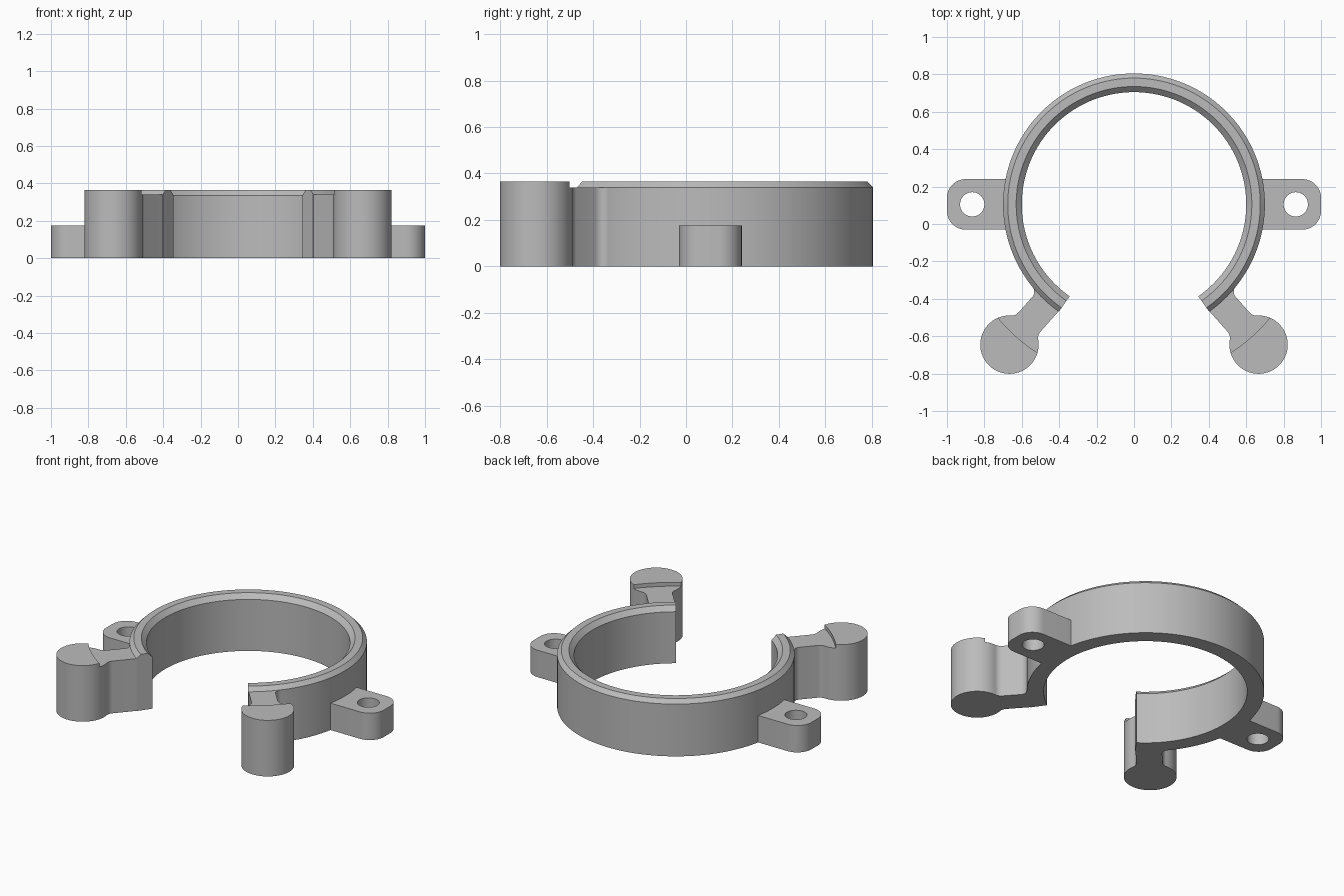
import bpy
import bmesh
from math import sin, cos, pi, radians, sqrt, asin, atan2
from mathutils import Vector

cube = bpy.data.objects.get("Cube")
if cube:
    bpy.data.objects.remove(cube, do_unlink=True)

CENTRE = Vector((0, 0.105))        # ring axis
R_IN, R_OUT = 0.60, 0.70
TOP, SHOULDER = 0.365, 0.34
GAP = radians(35)                  # half opening, measured from the front

grey = bpy.data.materials.new("plain_grey")
grey.use_nodes = True
colour = (0.5, 0.5, 0.5, 1)
grey.diffuse_color = colour
grey.node_tree.nodes["Principled BSDF"].inputs["Base Color"].default_value = colour


def finish(bm, name):
    bmesh.ops.recalc_face_normals(bm, faces=bm.faces)
    mesh = bpy.data.meshes.new(name)
    bm.to_mesh(mesh)
    bm.free()
    mesh.materials.append(grey)
    ob = bpy.data.objects.new(name, mesh)
    bpy.context.collection.objects.link(ob)
    return ob


def prism(name, outline, z0, z1):
    bm = bmesh.new()
    face = bm.faces.new([bm.verts.new((x, y, z0)) for x, y in outline])
    ext = bmesh.ops.extrude_face_region(bm, geom=[face])
    moved = [v for v in ext["geom"] if isinstance(v, bmesh.types.BMVert)]
    bmesh.ops.translate(bm, verts=moved, vec=(0, 0, z1 - z0))
    return finish(bm, name)


def arc(c, r, a0, a1, n):
    return [Vector((c[0] + r * cos(a0 + (a1 - a0) * i / n),
                    c[1] + r * sin(a0 + (a1 - a0) * i / n))) for i in range(n + 1)]


def activate(ob):
    bpy.ops.object.select_all(action='DESELECT')
    ob.select_set(True)
    bpy.context.view_layer.objects.active = ob


def cut(ob, cutter):
    mod = ob.modifiers.new("cut", 'BOOLEAN')
    mod.operation, mod.solver, mod.object = 'DIFFERENCE', 'EXACT', cutter
    activate(ob)
    bpy.ops.object.modifier_apply(modifier=mod.name)
    bpy.data.objects.remove(cutter, do_unlink=True)


def smooth(ob):
    activate(ob)
    bpy.ops.object.shade_smooth_by_angle(angle=radians(25))


# Open ring: chamfered wall section swept round the axis
section = [(R_IN, 0), (R_OUT, 0), (R_OUT, SHOULDER), (0.675, TOP),
           (0.63, TOP), (R_IN, 0.335)]
bm = bmesh.new()
steps = 112
rows = []
for i in range(steps + 1):
    a = -pi / 2 + GAP + (2 * pi - 2 * GAP) * i / steps
    rows.append([bm.verts.new((r * cos(a), CENTRE.y + r * sin(a), z)) for r, z in section])
for p, q in zip(rows, rows[1:]):
    for k in range(len(section)):
        m = (k + 1) % len(section)
        bm.faces.new((p[k], p[m], q[m], q[k]))
bm.faces.new(rows[0])
bm.faces.new(rows[-1])
smooth(finish(bm, "clamp_ring"))

# Arm outline in its own frame: u runs outward from the ring axis, v across
BOSS = Vector((0.666, -0.645))
BOSS_R, HALF, F1, F2 = 0.156, 0.078, 0.05, 0.04
axis = BOSS - CENTRE
dist = axis.length
axis.normalize()
across = Vector((-axis.y, axis.x))

f_u = dist - sqrt((BOSS_R + F1) ** 2 - (HALF + F1) ** 2)   # boss fillet centre
f_v = HALF + F1
meet = atan2(f_v, f_u - dist)                              # tangent angle on the boss
root_u = sqrt((R_OUT + F2) ** 2 - (HALF + F2) ** 2)        # ring fillet centre
root_v = HALF + F2
root_a = atan2(root_v, root_u)

boss = arc((dist, 0), BOSS_R, -meet, meet, 48)
outer_fillet = arc((f_u, f_v), F1, meet - pi, -pi / 2, 8)
root_fillet = arc((root_u, root_v), F2, -pi / 2, root_a - pi, 8)
inner_fillet = [Vector((p.x, -p.y)) for p in reversed(outer_fillet)]
seat = R_OUT - 0.015
ring_side = arc((0, 0), seat, root_a, -asin(HALF / seat), 8)
arm_outline = boss + outer_fillet[1:] + root_fillet + ring_side + inner_fillet[:-1]

# Mounting ear outline
EAR_Y, EAR_H, CORNER = CENTRE.y, 0.135, 0.1
ear_outline = ([Vector((0.64, EAR_Y - EAR_H))]
               + arc((1 - CORNER, EAR_Y - EAR_H + CORNER), CORNER, -pi / 2, 0, 12)
               + arc((1 - CORNER, EAR_Y + EAR_H - CORNER), CORNER, 0, pi / 2, 12)
               + [Vector((0.64, EAR_Y + EAR_H))])

for side, s in (("left", 1), ("right", -1)):
    # Arm with round boss, its top lowered by a recess concentric with the ring
    pts = [CENTRE + axis * p.x + across * p.y for p in arm_outline]
    arm = prism(side + "_boss_arm", [(s * p.x, p.y) for p in pts], 0, TOP)
    cut(arm, prism("recess_cutter", arc(CENTRE, 0.947, 0, 2 * pi, 120)[:-1], SHOULDER, 0.5))
    smooth(arm)

    # Ear with screw hole
    ear = prism(side + "_mounting_ear", [(s * p.x, p.y) for p in ear_outline], 0, 0.175)
    cut(ear, prism("hole_cutter", arc((s * 0.865, EAR_Y), 0.065, 0, 2 * pi, 40)[:-1], -0.1, 0.3))
    smooth(ear)
